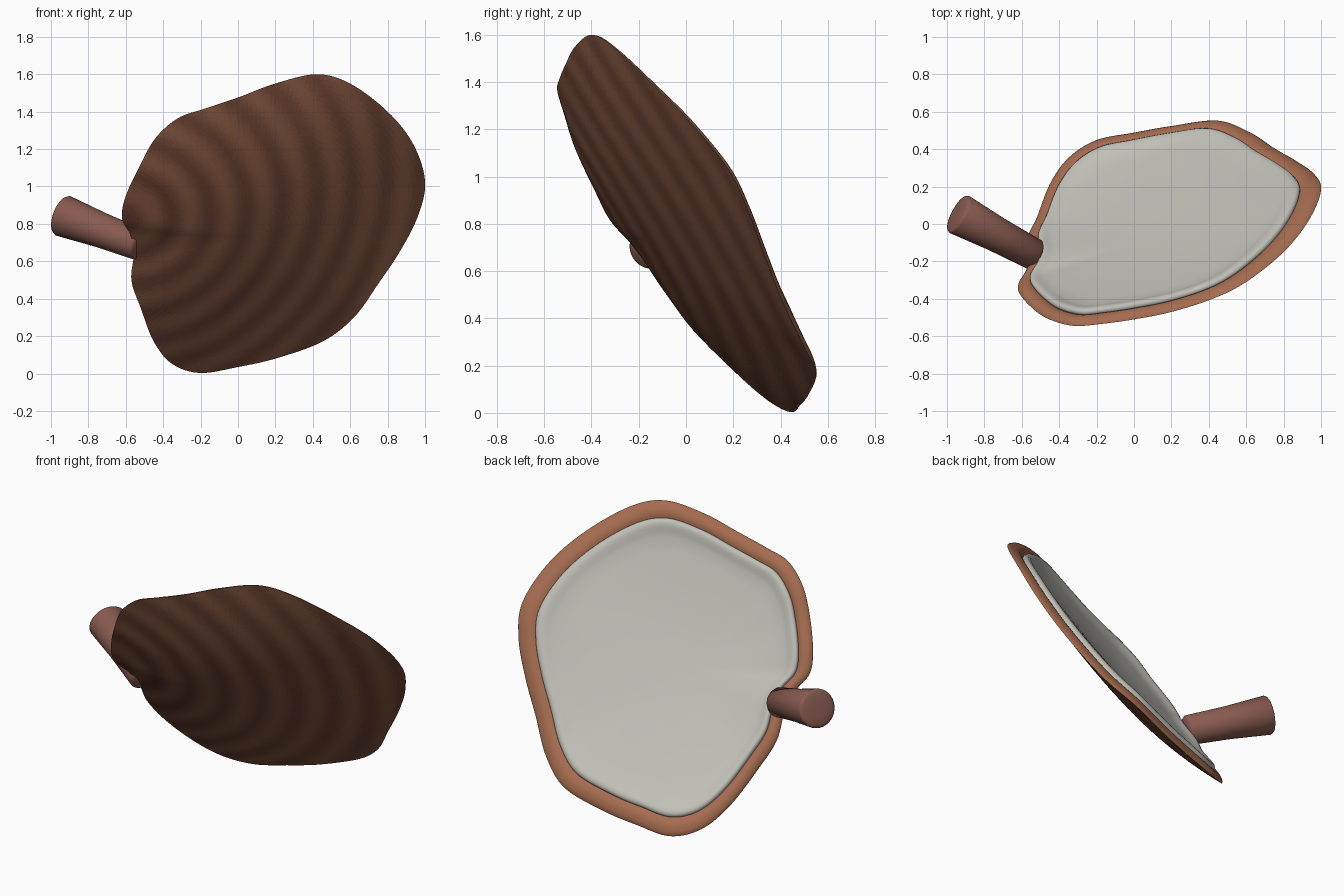
import bpy, bmesh, math
from mathutils import Vector

if "Cube" in bpy.data.objects:
    bpy.data.objects.remove(bpy.data.objects["Cube"])

# Rim control points of the tilted, wavy cap
RIM = [Vector(p) for p in [
    (.42, -.40, 1.6), (.6, -.31, 1.55), (.8, -.15, 1.40), (.935, .02, 1.23), (1.0, .18, 1.03),
    (.965, .265, .85), (.87, .335, .66), (.75, .405, .48), (.62, .49, .30), (.45, .55, .17),
    (.2, .52, .08), (0, .485, .035), (-.2, .445, .003), (-.35, .35, .05), (-.45, .21, .17),
    (-.52, .03, .35), (-.57, -.08, .5), (-.555, -.18, .65), (-.575, -.25, .74),
    (-.62, -.33, .83), (-.6, -.39, .95), (-.52, -.47, 1.12), (-.44, -.515, 1.26),
    (-.32, -.545, 1.365), (-.18, -.535, 1.415), (0, -.51, 1.475), (.2, -.47, 1.55)]]
CENTRE = Vector((.03, -.03, .82))
BACK = Vector((-.441, 1, .715)).normalized()   # direction the pale side faces
HINGE = Vector((-.6, -.3, .85))                # growth bands spread from here
LEVELS = 10


def material(name, rgb):
    m = bpy.data.materials.new(name)
    m.diffuse_color = (*rgb, 1)
    m.use_nodes = True
    m.node_tree.nodes["Principled BSDF"].inputs["Base Color"].default_value = m.diffuse_color
    return m


def spline(points, steps):
    out, n = [], len(points)
    for i in range(n):
        a, b, c, d = (points[(i + k) % n] for k in (-1, 0, 1, 2))
        for j in range(steps):
            t = j / steps
            out.append(.5 * (2 * b + (c - a) * t + (2 * a - 5 * b + 4 * c - d) * t * t
                             + (3 * b - a - 3 * c + d) * t ** 3))
    return out


OUTLINE = [p - CENTRE for p in spline(RIM, 8)]


def place(offset, s, h):
    w = offset.dot(BACK)
    flat = offset - BACK * w
    return CENTRE + flat * s + BACK * (w * s ** 3 + h)


def finish(bm, name, mats, angle):
    bmesh.ops.recalc_face_normals(bm, faces=bm.faces)
    me = bpy.data.meshes.new(name)
    bm.to_mesh(me)
    bm.free()
    ob = bpy.data.objects.new(name, me)
    bpy.context.collection.objects.link(ob)
    for m in mats:
        me.materials.append(m)
    bpy.ops.object.select_all(action='DESELECT')
    ob.select_set(True)
    bpy.context.view_layer.objects.active = ob
    bpy.ops.object.shade_smooth_by_angle(angle=math.radians(angle))
    return ob


def loft(profile, shade=None):
    """Closed skin through scaled outlines; first and last profile entries are poles."""
    bm = bmesh.new()
    first = bm.verts.new(place(Vector(), 0, profile[0][1]))
    last = bm.verts.new(place(Vector(), 0, profile[-1][1]))
    rings = [[bm.verts.new(place(o, s, h)) for o in OUTLINE] for s, h in profile[1:-1]]
    n = len(OUTLINE)
    for i in range(n):
        j = (i + 1) % n
        faces = [bm.faces.new((first, rings[0][j], rings[0][i]))]
        for a, b in zip(rings, rings[1:]):
            faces.append(bm.faces.new((a[i], a[j], b[j], b[i])))
        faces.append(bm.faces.new((last, rings[-1][i], rings[-1][j])))
        if shade:
            for k, f in enumerate(faces):
                f.material_index = shade(k, f.calc_center_median())
    return bm


def dish(s):
    """Height of the gently hollow pale side."""
    return -.05 + .06 * (s / .8) ** 2


INNER = [.78, .7, .6, .5, .4, .3, .2, .1, 0]

# Banded cap, domed in front, with a rounded rim on the pale side
FRONT = 40
front = [(i / FRONT, -.14 * (1 - (i / FRONT) ** 2.1)) for i in range(FRONT + 1)]
back = [(.992, .009), (.975, .016), (.95, .022), (.925, .022), (.9, .015), (.885, .005), (.86, 0)]
back += [(s, dish(s) - .01) for s in INNER]


def band(k, p):
    if k >= FRONT:
        return LEVELS
    d = (p - HINGE).length
    v = .35 * min(d / 1.2, 1) + .65 * (.5 - .5 * math.cos(math.tau * (d - .05) / .2))
    return min(LEVELS - 1, int(v * LEVELS))


DARK, LIGHT = Vector((.14, .048, .028)), Vector((.29, .12, .065))
cap_mats = [material(f"cap_band_{i}", DARK.lerp(LIGHT, i / (LEVELS - 1))) for i in range(LEVELS)]
cap_mats.append(material("cap_rim", (.38, .15, .08)))
finish(loft(front + back, band), "cap", cap_mats, 60)

# Pale underside dish with a soft raised lip
pad = [(s, dish(s) - .02) for s in reversed(INNER)]
pad += [(.86, -.004), (.888, .005), (.891, .016), (.885, .028), (.872, .034), (.855, .034),
        (.835, .028), (.81, .018)]
pad += [(s, dish(s)) for s in INNER]
finish(loft(pad), "underside", [material("pale_pores", (.53, .52, .475))], 60)

# Tapered stem with a softened outer end
inner, outer = Vector((-.53, -.165, .69)), Vector((-.943, .056, .846))
axis = (outer - inner).normalized()
length = (outer - inner).length
u = axis.orthogonal().normalized()
v = axis.cross(u)
bm = bmesh.new()
SIDES = 48
rings = []
for z, r in [(-.01, .07), (.005, .085), (length * .5, .094), (length - .012, .112),
             (length - .002, .106), (length + .003, .09), (length + .006, .05)]:
    rings.append([bm.verts.new(inner + axis * z + (u * math.cos(a) + v * math.sin(a)) * r)
                  for a in (math.tau * i / SIDES for i in range(SIDES))])
for a, b in zip(rings, rings[1:]):
    for i in range(SIDES):
        j = (i + 1) % SIDES
        bm.faces.new((a[i], a[j], b[j], b[i]))
bm.faces.new(rings[0][::-1])
bm.faces.new(rings[-1])
finish(bm, "stem", [material("stem_brown", (.25, .105, .08))], 70)
